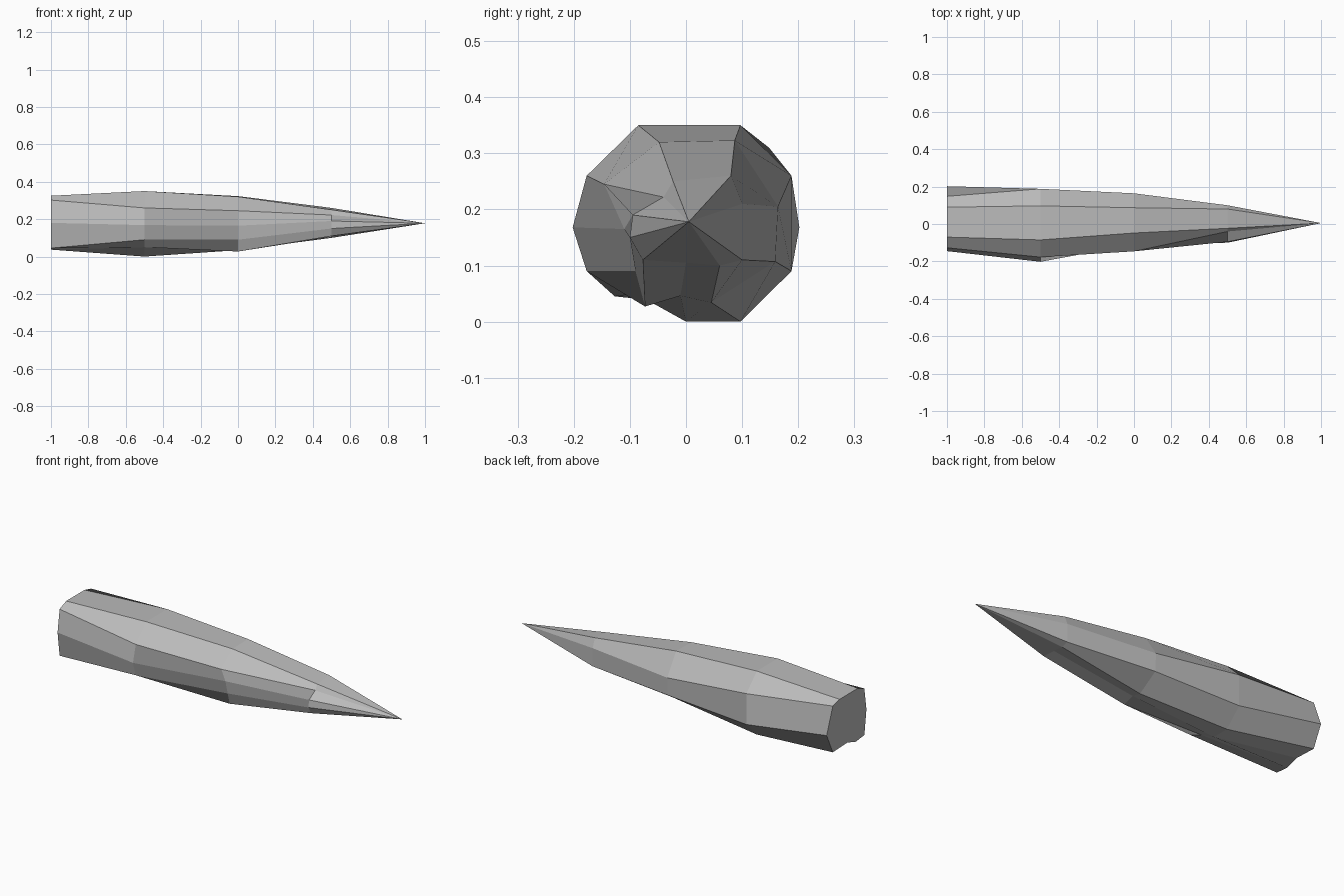
import bpy
import bmesh
from mathutils import Vector

# Remove the default cube only
default_cube = bpy.data.objects.get("Cube")
if default_cube:
    bpy.data.objects.remove(default_cube, do_unlink=True)


def make_material(name, colour):
    material = bpy.data.materials.new(name)
    material.use_nodes = True
    material.diffuse_color = colour
    shader = next(n for n in material.node_tree.nodes if n.type == "BSDF_PRINCIPLED")
    shader.inputs["Base Color"].default_value = colour
    return material


def add_ring(mesh, x, section):
    """One cross-section, given as (y, z) pairs in hundredths of a unit."""
    return [mesh.verts.new(Vector((x, y / 100, z / 100))) for y, z in section]


def bridge(mesh, back, front):
    """Join two matching cross-sections with a band of flat facets."""
    for i in range(len(back)):
        j = (i + 1) % len(back)
        mesh.faces.new((back[i], back[j], front[j], front[i]))


# Irregular cross-sections, running round from the upper back edge
base_end = [(9, 32.5), (-7, 32.5), (-12.7, 30.2), (-14.5, 18), (-12.7, 4.5),
            (-5, 3.7), (2, 6), (14.8, 5.5), (20.2, 16.8), (14.8, 31)]
widest_part = [(9.7, 35), (-8.5, 35), (-17.7, 26), (-20.2, 16.8), (-17.7, 9),
               (-9, 5), (0, 0), (9.7, 0), (18.8, 9), (18.8, 26)]
middle = [(8.7, 32.3), (-4.8, 32), (-14.6, 24.5), (-11, 16.5), (-9, 9),
          (-7.3, 2.7), (-1, 4.6), (4.5, 3.4), (15.9, 10.7), (16.4, 20.5)]
neck = [(8, 26), (-2.3, 25), (-4, 22.2), (-9.5, 19), (-10, 15),
        (-7.7, 11), (0, 10.5), (6, 10), (10, 11), (10, 21)]

# Tapering faceted body
spike_mesh = bmesh.new()
sections = [base_end, widest_part, middle, neck]
rings = [add_ring(spike_mesh, -1 + index / 2, section)
         for index, section in enumerate(sections)]
for back, front in zip(rings, rings[1:]):
    bridge(spike_mesh, back, front)

# Flat closed base and pointed tip
spike_mesh.faces.new(rings[0])
tip = spike_mesh.verts.new(Vector((1, 0.005, 0.178)))
last_ring = rings[-1]
for i, vertex in enumerate(last_ring):
    spike_mesh.faces.new((vertex, last_ring[(i + 1) % len(last_ring)], tip))
bmesh.ops.recalc_face_normals(spike_mesh, faces=spike_mesh.faces)

# Finished object with flat facets
mesh_data = bpy.data.meshes.new("spike")
spike_mesh.to_mesh(mesh_data)
spike_mesh.free()
mesh_data.materials.append(make_material("stone grey", (0.5, 0.5, 0.5, 1)))
spike = bpy.data.objects.new("spike", mesh_data)
bpy.context.collection.objects.link(spike)
